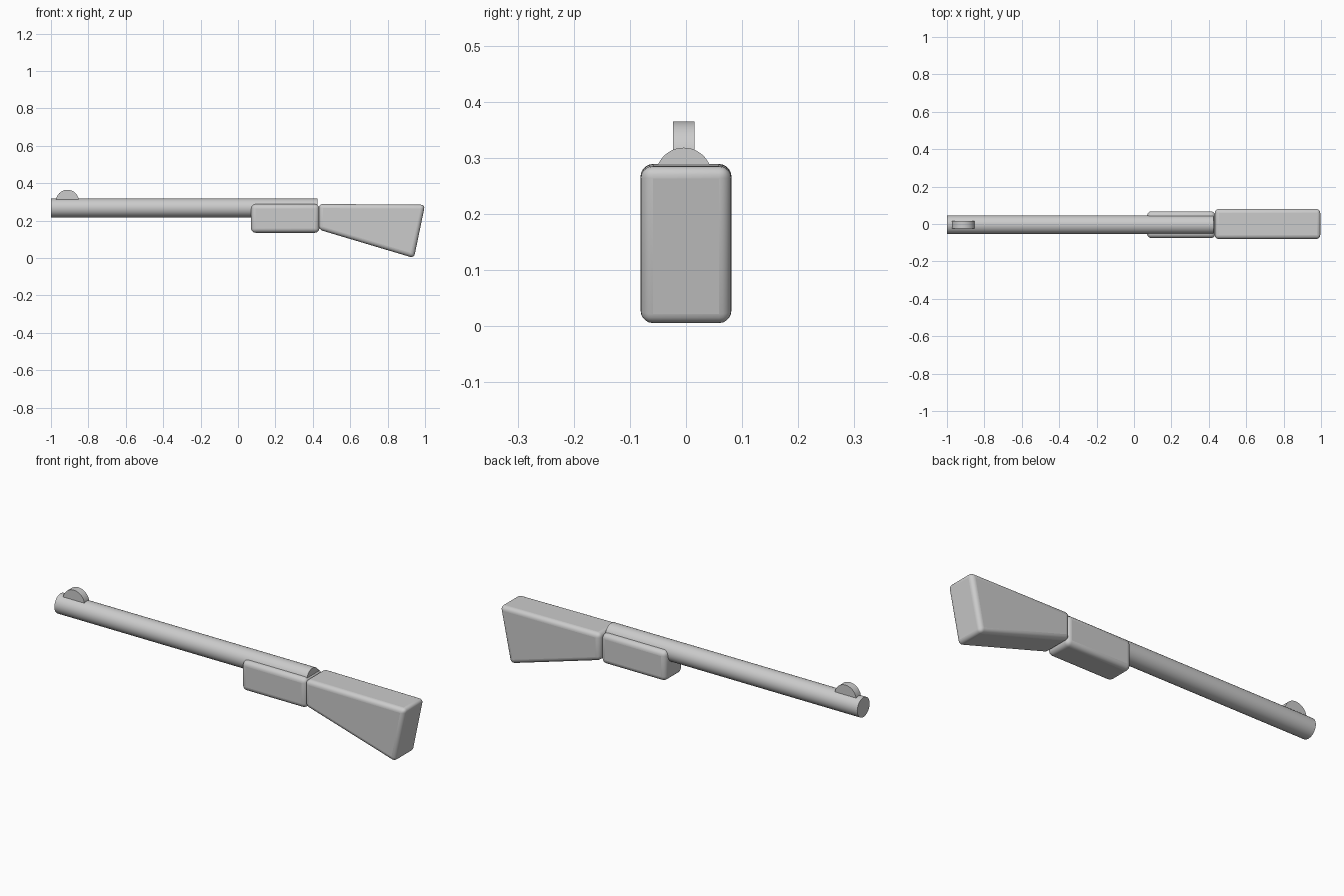
import bpy, bmesh, math
from mathutils import Matrix

cube = bpy.data.objects.get("Cube")
if cube:
    bpy.data.objects.remove(cube)

grey = bpy.data.materials.new("plain_grey")
grey.use_nodes = True
colour = (0.6, 0.6, 0.6, 1)
grey.diffuse_color = colour
grey.node_tree.nodes["Principled BSDF"].inputs["Base Color"].default_value = colour


def finish(name, bm, bevel=0):
    bmesh.ops.recalc_face_normals(bm, faces=bm.faces)
    mesh = bpy.data.meshes.new(name)
    bm.to_mesh(mesh)
    bm.free()
    obj = bpy.data.objects.new(name, mesh)
    bpy.context.collection.objects.link(obj)
    mesh.materials.append(grey)
    if bevel:
        mod = obj.modifiers.new("rounded_edges", "BEVEL")
        mod.width = bevel
        mod.segments = 5
        mod.limit_method = "NONE"
    bpy.ops.object.select_all(action="DESELECT")
    obj.select_set(True)
    bpy.context.view_layer.objects.active = obj
    bpy.ops.object.shade_smooth_by_angle(angle=math.radians(35))


def cylinder(name, radius, depth, centre, turn, axis, segments=48):
    bm = bmesh.new()
    matrix = Matrix.Translation(centre) @ Matrix.Rotation(turn, 4, axis)
    bmesh.ops.create_cone(bm, cap_ends=True, segments=segments, radius1=radius,
                          radius2=radius, depth=depth, matrix=matrix)
    finish(name, bm)


def slab(name, profile, y_min, y_max, bevel):
    # Side profile in x and z, extruded across the width
    bm = bmesh.new()
    face = bm.faces.new([bm.verts.new((x, y_min, z)) for x, z in profile])
    out = bmesh.ops.extrude_face_region(bm, geom=[face])
    for v in out["geom"]:
        if isinstance(v, bmesh.types.BMVert):
            v.co.y = y_max
    finish(name, bm, bevel)


# Long tube and round front sight
cylinder("barrel", 0.05, 1.425, (-0.2875, -0.004, 0.268), math.pi / 2, "Y")
cylinder("front_sight", 0.061, 0.038, (-0.912, -0.004, 0.304), math.pi / 2, "X")

# Rounded body and flared stock
slab("receiver", [(0.07, 0.135), (0.435, 0.135), (0.435, 0.288), (0.07, 0.288)],
     -0.075, 0.068, 0.024)
slab("stock", [(0.432, 0.152), (0.941, 0), (1, 0.285), (0.432, 0.289)],
     -0.081, 0.081, 0.022)
